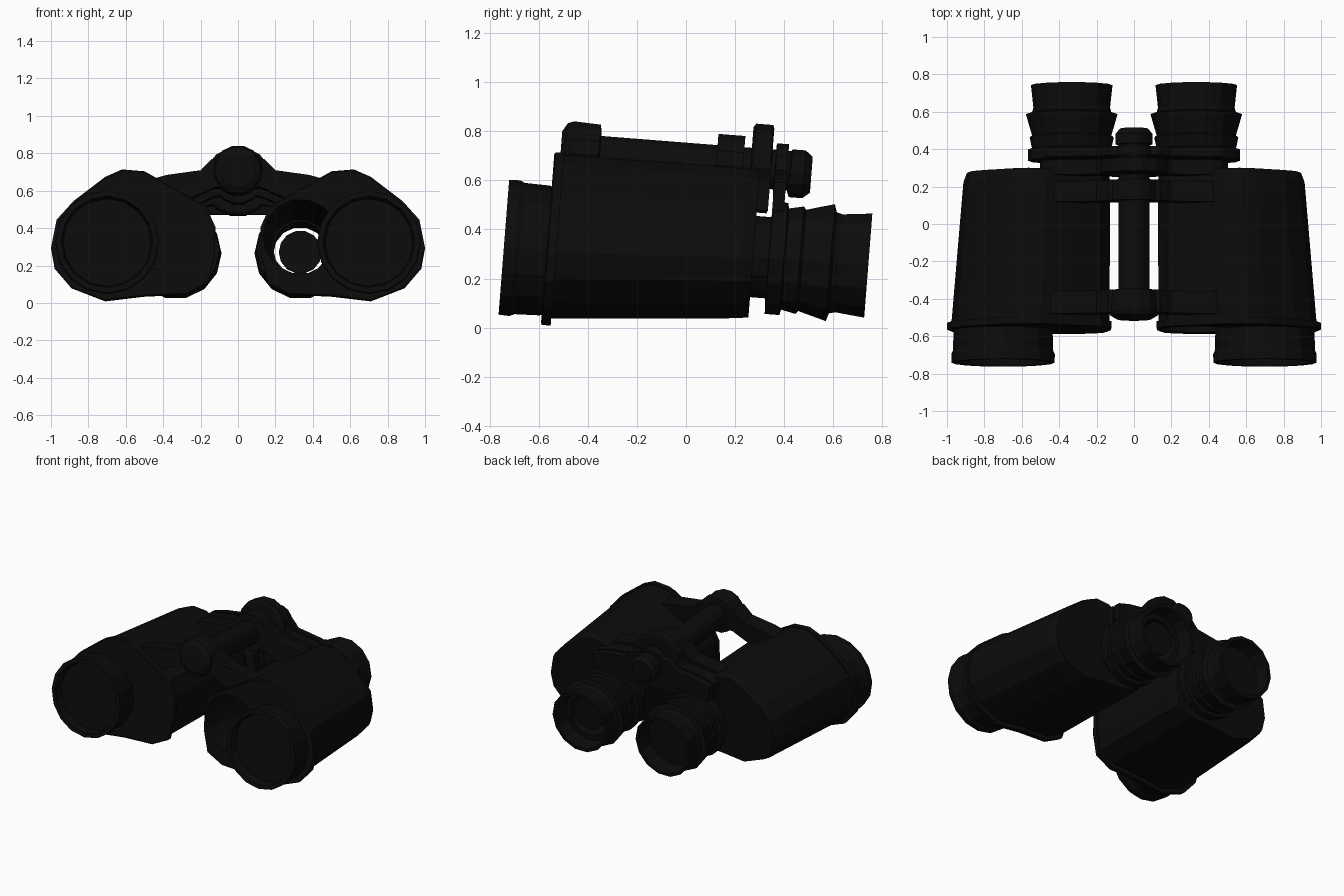
import bpy, bmesh
from math import sin, cos, pi, radians
from mathutils import Matrix

cube = bpy.data.objects.get("Cube")
if cube:
    bpy.data.objects.remove(cube, do_unlink=True)

black = bpy.data.materials.new("matte_black")
black.use_nodes = True
COLOUR = (0.0035, 0.0035, 0.0035, 1)
black.diffuse_color = COLOUR
bsdf = black.node_tree.nodes["Principled BSDF"]
bsdf.inputs["Base Color"].default_value = COLOUR
bsdf.inputs["Roughness"].default_value = 0.8

TILT = Matrix.Rotation(radians(-4.5), 4, "X")  # whole instrument leans slightly


def finish(name, bm):
    bmesh.ops.remove_doubles(bm, verts=bm.verts, dist=1e-5)
    bmesh.ops.recalc_face_normals(bm, faces=bm.faces)
    bm.transform(TILT)
    mesh = bpy.data.meshes.new(name)
    bm.to_mesh(mesh)
    bm.free()
    mesh.materials.append(black)
    obj = bpy.data.objects.new(name, mesh)
    bpy.context.collection.objects.link(obj)
    return obj


def loft(name, rings, loop=False):
    """Skin a list of equal-length point rings, capped unless looped."""
    bm = bmesh.new()
    rows = [[bm.verts.new(p) for p in ring] for ring in rings]
    pairs = list(zip(rows, rows[1:])) + ([(rows[-1], rows[0])] if loop else [])
    for a, b in pairs:
        for i in range(len(a)):
            j = (i + 1) % len(a)
            bm.faces.new((a[i], a[j], b[j], b[i]))
    if not loop:
        bm.faces.new(rows[0])
        bm.faces.new(rows[-1])
    return finish(name, bm)


def lathe(name, x, z, profile, sides=14, loop=False):
    """Turn (radius, y) points around an axis parallel to y."""
    rings = [[(x + r * cos(2 * pi * i / sides), y, z + r * sin(2 * pi * i / sides))
              for i in range(sides)] for r, y in profile]
    return loft(name, rings, loop)


# Housing cross-section: objective lobe outside, prism lobe inside
SECTION = [(1.0, .25), (.97, .40), (.88, .50), (.71, .63), (.62, .67), (.5, .66),
           (.34, .57), (.17, .47), (.12, .36), (.125, .2), (.16, .06), (.28, 0),
           (.5, -.01), (.71, -.035), (.89, .035), (.98, .14)]


def section(y, s, side, taper_x=1.0, taper_z=1.0):
    pts = []
    for x, z in SECTION:
        x, z = .55 + (x - .55) * s, .31 + (z - .31) * s
        x, z = .14 + (x - .14) * taper_x, .67 - (.67 - z) * taper_z
        pts.append((side * x, y, z))
    return pts


def cut(target, cutter):
    mod = target.modifiers.new("bore", "BOOLEAN")
    mod.object = cutter
    mod.solver = "EXACT"
    cutter.hide_render = True
    graph = bpy.context.evaluated_depsgraph_get()
    mesh = bpy.data.meshes.new_from_object(target.evaluated_get(graph))
    target.modifiers.clear()
    target.data = mesh
    bpy.data.objects.remove(cutter, do_unlink=True)


EYE_X, EYE_Z = .333, .31
EYE_OUTSIDE = [(.17, .23), (.17, .312), (.235, .315), (.235, .375), (.212, .38),
               (.225, .44), (.212, .45), (.245, .565), (.212, .575), (.205, .6),
               (.218, .72), (.195, .72), (.18, .62)]

for side, label in ((1, "left"), (-1, "right")):
    # Prism housing with a raised front rim and tapering rear
    body = loft(label + "_housing", [
        section(-.59, .98, side), section(-.585, 1, side), section(-.55, 1, side),
        section(-.55, .975, side, .985, .97), section(.20, .985, side, .905, .88),
        section(.25, .96, side, .895, .88)])

    # Objective tube with recessed lens
    lathe(label + "_objective_tube", side * .70, .268, [
        (.255, -.56), (.265, -.60), (.268, -.70), (.277, -.72), (.275, -.765),
        (.245, -.765), (.235, -.71)], sides=16)

    # Eyepiece with ribbed eyecup; the left one is open through its bore
    if side > 0:
        cut(body, lathe("bore_cutter", EYE_X, EYE_Z, [(.2, -.8), (.2, -.45), (.145, .4)]))
        lathe("left_eyepiece", EYE_X, EYE_Z, EYE_OUTSIDE + [(.145, .62), (.145, .23)], loop=True)
        lathe("left_eyepiece_lens", EYE_X, EYE_Z + .01, [(.115, .60), (.115, .62)])
    else:
        lathe("right_eyepiece", -EYE_X, EYE_Z, EYE_OUTSIDE)


def arm(name, y0, y1, low):
    """Plate across the hinge, dropping to height low at its middle."""
    half = [(.14, .73), (.2, .67), (.38, .645), (.47, .62), (.46, .5), (.3, .5), (.12, low)]
    outline = half + [(-x, z) for x, z in reversed(half)]
    loft(name, [[(x, y, z) for x, z in outline] for y in (y0, y1)])


# Arms that carry the housings and the eyepieces on the hinge
arm("front_hinge_arm", -.53, -.41, .58)
arm("middle_hinge_arm", .07, .18, .58)
arm("rear_bridge", .215, .295, .55)
arm("eyepiece_bridge", .312, .36, .50)

# Central hinge shaft, its collars and the focus knob
for name, z, profile in (
        ("hinge_shaft", .67, [(.083, -.5), (.083, .40)]),
        ("front_hinge_collar", .67, [(.09, -.565), (.125, -.545), (.135, -.52),
                                     (.13, -.41), (.1, -.405)]),
        ("middle_hinge_collar", .67, [(.13, .07), (.13, .18)]),
        ("focus_wheel", .67, [(.17, .21), (.185, .22), (.185, .29), (.17, .295)]),
        ("bridge_collar", .67, [(.11, .31), (.11, .36)]),
        ("rear_focus_knob", .66, [(.06, .36), (.1, .375), (.1, .43), (.075, .46)])):
    lathe(name, 0, z, profile)
